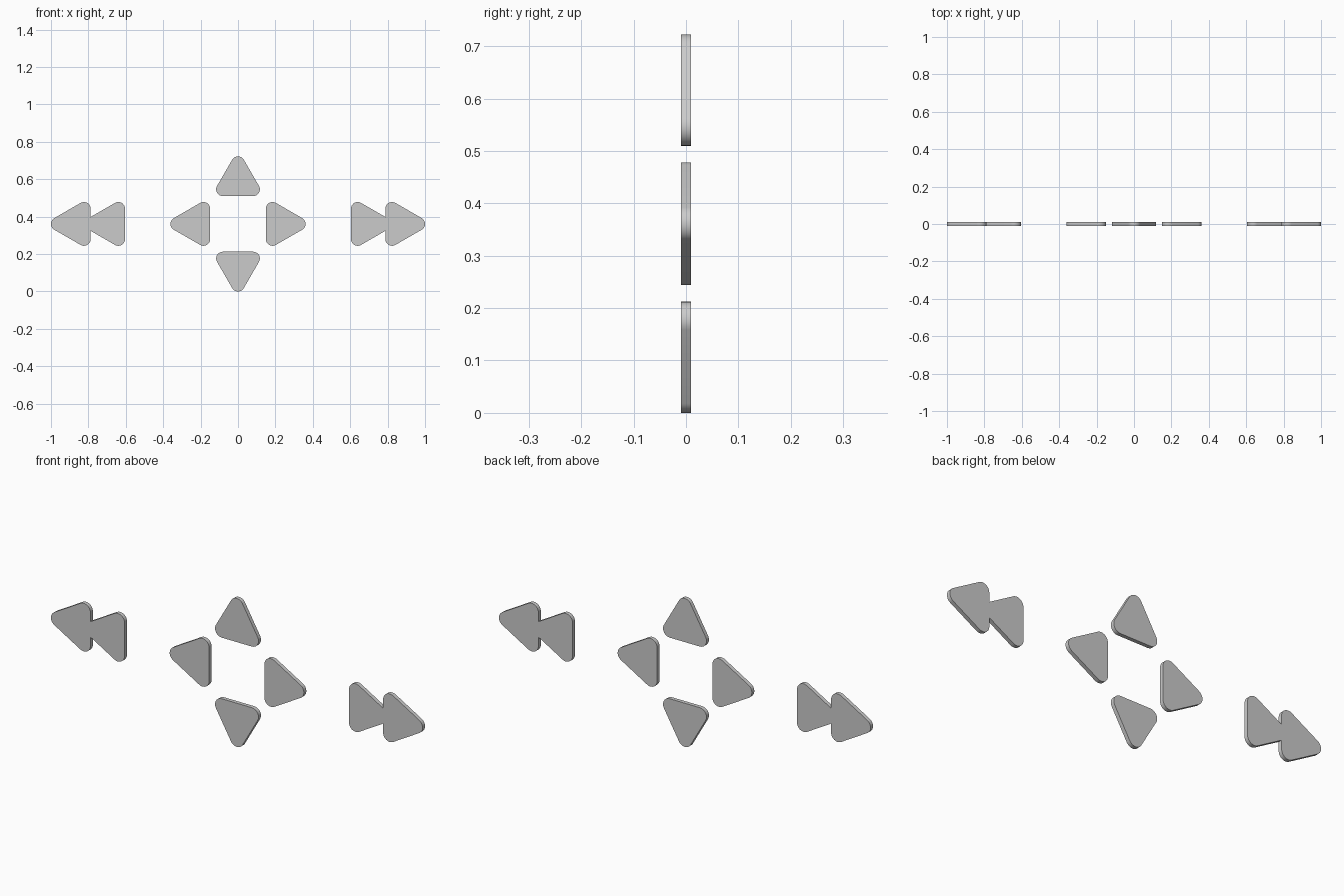
import bpy, bmesh
from math import sin, cos, radians, sqrt

if "Cube" in bpy.data.objects:
    bpy.data.objects.remove(bpy.data.objects["Cube"])

R = 0.036          # corner radius
A = 0.162          # spacing of the corner centres
THICK = 0.019
H = A * sqrt(3) / 2 + 2 * R   # base to tip
CZ = 0.361         # height of the pad centre
SEG = 10


def arc(cx, cy, start, end):
    return [(cx + R * cos(radians(start + (end - start) * i / SEG)),
             cy + R * sin(radians(start + (end - start) * i / SEG)))
            for i in range(SEG + 1)]


def half_arrow(base):
    """Upper half outline of a rounded triangle pointing along +u."""
    return (arc(base + R, A / 2, 180, 60)
            + arc(base + H - R, 0, 60, 0))


def half_double(base_in, base_out):
    """Two overlapping arrows joined into one outline."""
    inner, outer = half_arrow(base_in), half_arrow(base_out)
    pts = []
    for p, q in zip(inner, inner[1:]):
        pts.append(p)
        if q[0] > base_out:
            t = (base_out - p[0]) / (q[0] - p[0])
            pts.append((base_out, p[1] + t * (q[1] - p[1])))
            break
    return pts + outer


def plate(name, half, angle):
    """Mirror the half outline, turn it about the pad centre, extrude in y."""
    mirrored = [(u, -v) for u, v in reversed(half) if abs(v) > 1e-6]
    c, s = cos(radians(angle)), sin(radians(angle))
    bm = bmesh.new()
    verts = [bm.verts.new((u * c - v * s, -THICK / 2, CZ + u * s + v * c))
             for u, v in half + mirrored]
    face = bm.faces.new(verts)
    ext = bmesh.ops.extrude_face_region(bm, geom=[face], use_keep_orig=True)
    bmesh.ops.translate(bm, vec=(0, THICK, 0),
                        verts=[g for g in ext["geom"] if isinstance(g, bmesh.types.BMVert)])
    bmesh.ops.recalc_face_normals(bm, faces=bm.faces[:])
    mesh = bpy.data.meshes.new(name)
    bm.to_mesh(mesh)
    bm.free()
    obj = bpy.data.objects.new(name, mesh)
    bpy.context.collection.objects.link(obj)
    bpy.ops.object.select_all(action='DESELECT')
    obj.select_set(True)
    bpy.context.view_layer.objects.active = obj
    bpy.ops.object.shade_smooth_by_angle(angle=radians(30))


# four direction arrows around the centre
for label, angle in (("right", 0), ("up", 90), ("left", 180), ("down", 270)):
    plate("arrow_" + label, half_arrow(CZ - H), angle)

# double arrows at the far ends
for label, angle in (("right", 0), ("left", 180)):
    plate("double_arrow_" + label, half_double(0.604, 1 - H), angle)
